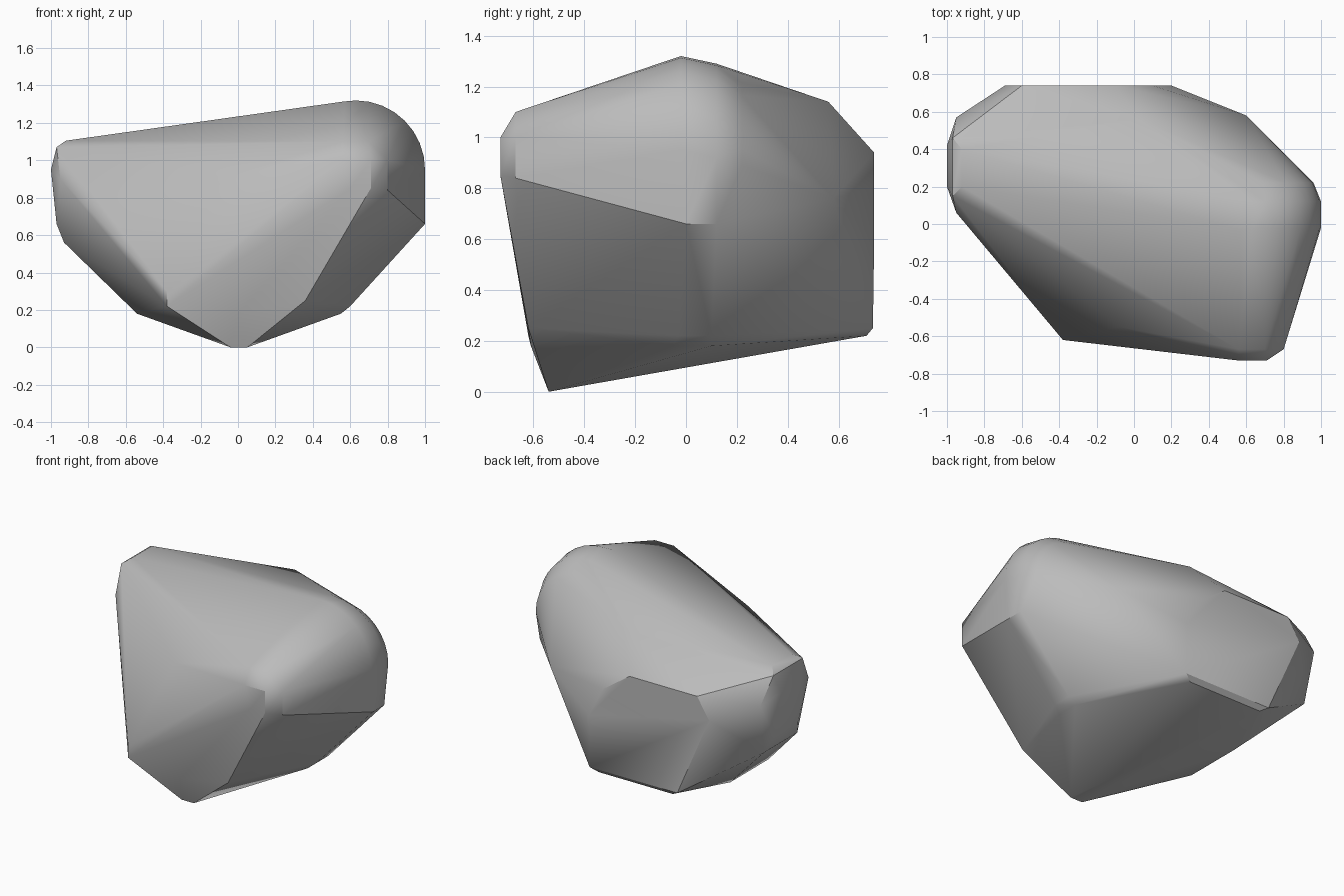
import bpy
import bmesh
from math import cos, sin, radians

cube = bpy.data.objects.get("Cube")
if cube:
    bpy.data.objects.remove(cube, do_unlink=True)


def make_material(name, color):
    material = bpy.data.materials.new(name)
    material.use_nodes = True
    material.diffuse_color = color
    shader = material.node_tree.nodes["Principled BSDF"]
    shader.inputs["Base Color"].default_value = color
    shader.inputs["Roughness"].default_value = 0.8
    return material


def arc(center_x, y, center_z, radius, steps=8):
    """Quarter circle in the xz plane, from the side up to the top."""
    angles = [radians(90 * i / steps) for i in range(steps + 1)]
    return [(center_x + radius * cos(a), y, center_z + radius * sin(a)) for a in angles]


def span(x, y_front, y_back, z):
    """Two corners at the same height, one towards the front and one towards the back."""
    return [(x, y_front, z), (x, y_back, z)]


def ledge(x_right, x_left, y, z):
    """Two corners of an edge that runs across the rock."""
    return [(x_right, y, z), (x_left, y, z)]


corners = []

# Blunt nose at the front
corners += ledge(0.56, 0.71, -0.73, 1.0)
corners += ledge(0.6, 0.71, -0.73, 0.85)
corners += ledge(0.56, 0.7, -0.67, 1.1)
corners += span(0.8, -0.67, -0.66, 1.0)
corners += span(0.8, -0.67, -0.66, 0.84)

# Front face and lower front ridge
corners += [(-0.08, -0.55, 0.91), (0.36, -0.62, 0.25), (0.0, -0.61, 0.18)]
corners += [(-0.38, -0.62, 0.3), (-0.38, -0.62, 0.22)]

# Rounded shoulder and flat side
corners += arc(0.63, -0.02, 0.95, 0.37)
corners += arc(0.63, 0.12, 0.92, 0.37)
corners += arc(0.63, 0.22, 0.89, 0.33)
corners += span(1.0, 0.0, 0.12, 0.66)
corners += [(0.57, -0.03, 1.315), (0.6, 0.58, 0.76)]

# Rounded narrow end
corners += span(-0.92, 0.2, 0.4, 1.105)
corners += span(-0.97, 0.15, 0.46, 1.07)
corners += span(-1.0, 0.2, 0.42, 0.95)
corners += span(-0.95, 0.06, 0.57, 0.9)
corners += span(-0.97, 0.2, 0.45, 0.66)
corners += span(-0.93, 0.15, 0.5, 0.56)

# Flat back and the slope above it
corners += [(0.03, 0.56, 1.14), (0.2, 0.74, 0.6)]
corners += ledge(-0.6, -0.1, 0.74, 0.94)
corners += ledge(-0.69, 0.1, 0.74, 0.8)
corners += ledge(-0.45, 0.2, 0.735, 0.25)
corners += ledge(-0.4, 0.15, 0.71, 0.22)

# Tilted underside
corners += ledge(-0.04, 0.05, -0.54, 0.0)
corners += span(-0.54, -0.1, 0.3, 0.18)
corners += span(0.55, -0.05, 0.1, 0.18)
corners += span(0.6, -0.03, 0.1, 0.22)

# Wrap the corners in one solid shell and merge nearly flat facets
bm = bmesh.new()
for corner in corners:
    bm.verts.new(corner)
hull = bmesh.ops.convex_hull(bm, input=bm.verts[:])
bm.verts.ensure_lookup_table()
loose = [v for v in bm.verts if not v.link_faces]
bmesh.ops.delete(bm, geom=loose, context="VERTS")
bmesh.ops.dissolve_limit(bm, angle_limit=radians(1), verts=bm.verts[:], edges=bm.edges[:])
bmesh.ops.recalc_face_normals(bm, faces=bm.faces[:])

mesh = bpy.data.meshes.new("rock")
bm.to_mesh(mesh)
bm.free()
mesh.materials.append(make_material("stone grey", (0.5, 0.5, 0.5, 1.0)))
rock = bpy.data.objects.new("rock", mesh)
bpy.context.collection.objects.link(rock)

# Smooth the rounded areas and keep the hard breaks
bpy.ops.object.select_all(action="DESELECT")
rock.select_set(True)
bpy.context.view_layer.objects.active = rock
bpy.ops.object.shade_smooth_by_angle(angle=radians(30))
